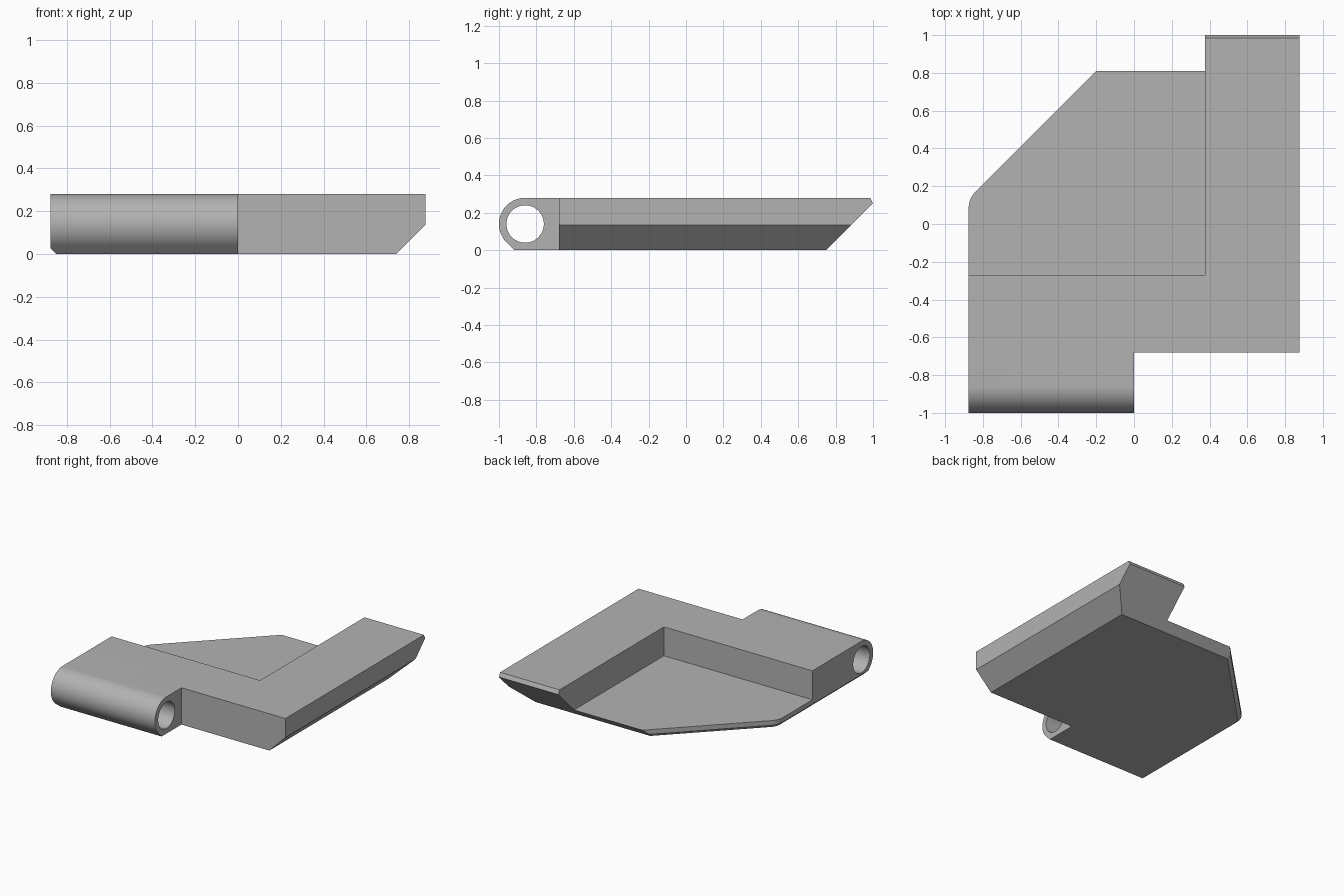
import bpy, bmesh, math
from mathutils import Vector

if "Cube" in bpy.data.objects:
    bpy.data.objects.remove(bpy.data.objects["Cube"], do_unlink=True)

HALF_W, HEIGHT = 0.875, 0.28
PIN_Y, RADIUS = -0.86, 0.14

grey = bpy.data.materials.new("plain grey")
grey.use_nodes = True
color = (0.45, 0.45, 0.45, 1)
grey.diffuse_color = color
grey.node_tree.nodes["Principled BSDF"].inputs["Base Color"].default_value = color


def make_object(name, bm):
    bmesh.ops.recalc_face_normals(bm, faces=bm.faces)
    mesh = bpy.data.meshes.new(name)
    bm.to_mesh(mesh)
    bm.free()
    mesh.materials.append(grey)
    obj = bpy.data.objects.new(name, mesh)
    bpy.context.collection.objects.link(obj)
    return obj


def side_prism(profile, x0, x1):
    """Extrude a (y, z) profile along x."""
    bm = bmesh.new()
    face = bm.faces.new([bm.verts.new((x0, y, z)) for y, z in profile])
    new = bmesh.ops.extrude_face_region(bm, geom=[face])["geom"]
    moved = [v for v in new if isinstance(v, bmesh.types.BMVert)]
    bmesh.ops.translate(bm, verts=moved, vec=(x1 - x0, 0, 0))
    bmesh.ops.recalc_face_normals(bm, faces=bm.faces)
    return bm


def slice_off(bm, point, normal):
    """Cut away everything beyond a plane and cap the cut."""
    geom = bm.verts[:] + bm.edges[:] + bm.faces[:]
    bmesh.ops.bisect_plane(bm, geom=geom, dist=1e-5, plane_co=point,
                           plane_no=normal, clear_outer=True)
    rim = [e for e in bm.edges if e.is_boundary]
    if rim:
        bmesh.ops.contextual_create(bm, geom=rim)


def block(y0, y1, z0, z1):
    return [(y0, z0), (y1, z0), (y1, z1), (y0, z1)]


def circle(radius, start, end, count):
    angles = [math.radians(start + (end - start) * i / count) for i in range(count + 1)]
    return [(PIN_Y + radius * math.cos(a), RADIUS + radius * math.sin(a)) for a in angles]


# Side profile: sloped back, rounded hinge front
profile = [(-0.918, 0), (0.75, 0), (1, 0.25), (0.985, HEIGHT)]
profile += circle(RADIUS, 90, 225, 30)
bm = side_prism(profile, -HALF_W, HALF_W)

# Long bevel under the left side
slice_off(bm, Vector((HALF_W, 0, 0.135)), Vector((1, 0, -1)).normalized())

body = make_object("hinge_bracket", bm)


# Boolean cuts: stepped pocket, front notch and pin hole
def cut(name, bm):
    tool = make_object(name, bm)
    tool.hide_render = True
    mod = body.modifiers.new(name, "BOOLEAN")
    mod.operation, mod.solver, mod.object = "DIFFERENCE", "EXACT", tool
    bpy.context.view_layer.objects.active = body
    bpy.ops.object.modifier_apply(modifier=name)
    bpy.data.objects.remove(tool, do_unlink=True)


# Diagonal plate corner with fillet and small lower bevel, before the cuts
bm = bmesh.new()
bm.from_mesh(body.data)
fillet, edge_z = 0.12, 0.025
for i in range(7):
    a = math.radians(180 - 45 * i / 6)
    out = Vector((math.cos(a), math.sin(a), 0))
    point = Vector((-HALF_W + fillet, 0.085, edge_z)) + out * fillet
    if i:
        slice_off(bm, point, out)
    slice_off(bm, point, (out - Vector((0, 0, 1))).normalized())
bmesh.ops.recalc_face_normals(bm, faces=bm.faces)
bm.to_mesh(body.data)
bm.free()

cut("pocket_cutter", side_prism(block(-0.27, 1.5, 0.06, 0.5), -1.5, 0.375))
cut("notch_cutter", side_prism(block(-1.5, -0.68, -0.5, 0.5), 0, 1.5))
cut("pin_hole_cutter", side_prism(circle(0.1, 0, 360, 48)[:-1], -1.5, 0.5))

# Smooth curved faces, sharp corners
bpy.ops.object.select_all(action="DESELECT")
body.select_set(True)
bpy.context.view_layer.objects.active = body
bpy.ops.object.shade_smooth_by_angle(angle=math.radians(25))
